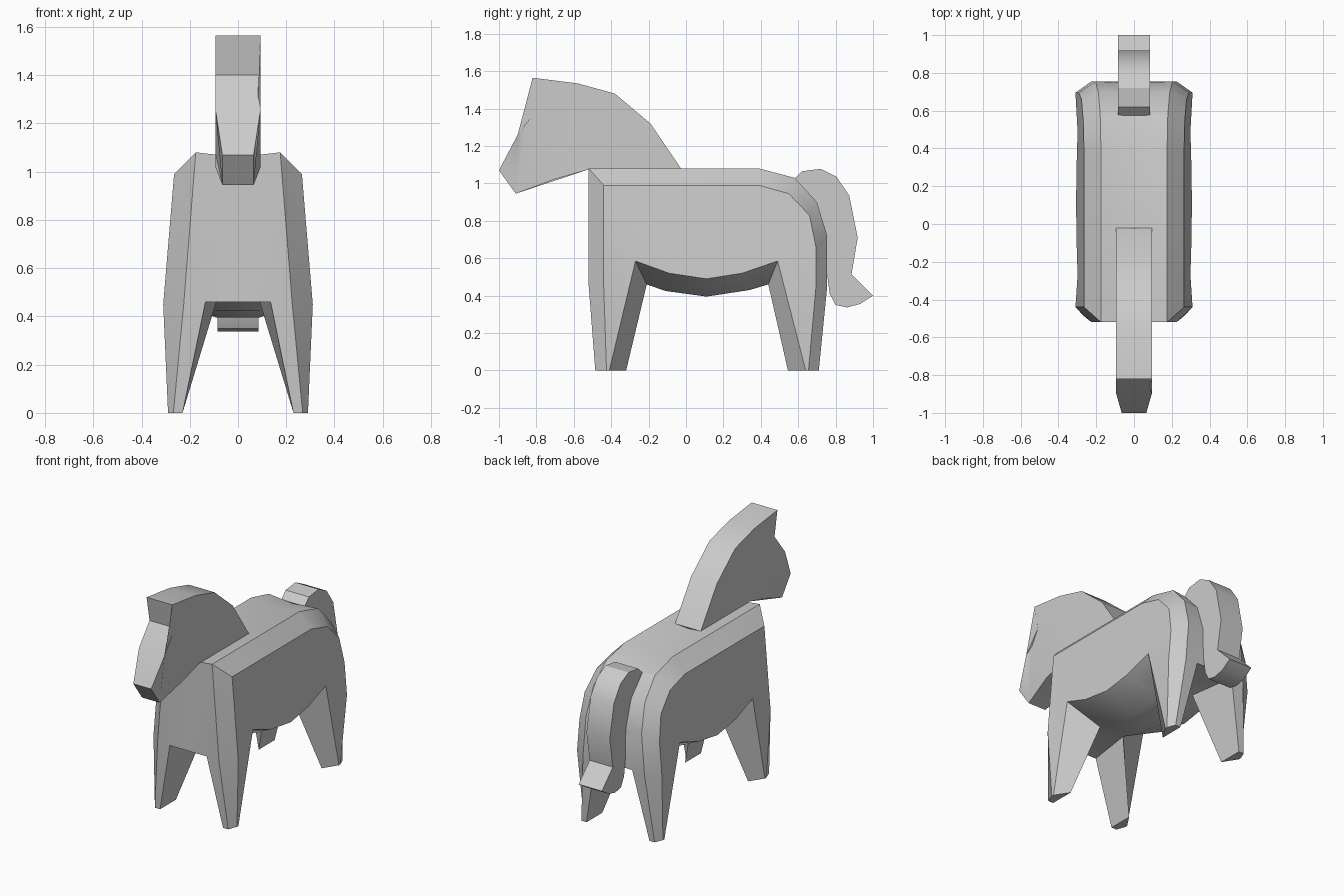
import bpy, bmesh

if "Cube" in bpy.data.objects:
    bpy.data.objects.remove(bpy.data.objects["Cube"])


def finish(name, bm):
    bmesh.ops.recalc_face_normals(bm, faces=bm.faces)
    me = bpy.data.meshes.new(name)
    bm.to_mesh(me)
    bm.free()
    ob = bpy.data.objects.new(name, me)
    bpy.context.collection.objects.link(ob)
    bpy.ops.object.select_all(action='DESELECT')
    ob.select_set(True)
    bpy.context.view_layer.objects.active = ob
    bpy.ops.object.shade_smooth_by_angle(angle=0.52)
    return ob


def slab(name, profile, half, narrow=()):
    """Flat-sided part from a (y, z) outline; narrow = {index: half width}."""
    bm = bmesh.new()
    narrow = dict(narrow)
    sides = [[bm.verts.new((s * narrow.get(i, half), y, z))
              for i, (y, z) in enumerate(profile)] for s in (-1, 1)]
    n = len(profile)
    caps = [bm.faces.new(s) for s in sides]
    for i in range(n):
        j = (i + 1) % n
        bm.faces.new((sides[0][i], sides[0][j], sides[1][j], sides[1][i]))
    bmesh.ops.triangulate(bm, faces=caps)
    return finish(name, bm)


def lerp_x(z, top_z, x_top, x_mid, x_foot):
    """Half width at a height: foot to mid leg to back."""
    if z < 0.45:
        return x_foot + (x_mid - x_foot) * z / 0.45
    return x_mid + (x_top - x_mid) * (z - 0.45) / (top_z - 0.45)


# Body with legs: right half from outline rails, then mirrored
bm = bmesh.new()


def rail(points, width):
    return [bm.verts.new((width(z), y, z)) for y, z in points]


def strip(a, b):
    for i in range(len(a) - 1):
        bm.faces.new((a[i], a[i + 1], b[i + 1], b[i]))


def edge_w(z):
    return lerp_x(z, 1.08, 0.175, 0.225, 0.268)


def side_w(z):
    return lerp_x(z, 0.99, 0.265, 0.31, 0.29)


A = rail([(-.485, 0), (-.52, .45), (-.52, 1.08), (.39, 1.08), (.58, 1.03),
          (.70, .90), (.755, .72), (.755, .45), (.71, 0)], edge_w)
B = rail([(-.425, 0), (-.44, .45), (-.44, .99), (.39, .99), (.55, .945),
          (.66, .83), (.695, .66), (.695, .45), (.655, 0)], side_w)
C = rail([(-.52, .46), (-.52, 1.06), (.39, 1.06), (.575, 1.015),
          (.69, .89), (.745, .715), (.755, .46)], lambda z: 0)
D = rail([(-.41, 0), (-.27, .585), (-.09, .52), (.11, .49), (.30, .52),
          (.49, .585), (.64, 0)], side_w)
belly = [(-.21, .46), (-.11, .425), (.11, .395), (.34, .43), (.44, .46)]
E = rail([(-.32, 0)] + belly + [(.545, 0)], lambda z: 0.09 if z else 0.23)
G = rail(belly, lambda z: 0)
F = rail([(-.485, 0), (-.52, .46), (.755, .46), (.71, 0)],
         lambda z: 0.135 if z else 0.23)

strip(A, B)                      # chamfer
strip(A[2:7], C[1:6])            # back and rump
strip(D, E)                      # belly slope and inner leg faces
strip(E[1:6], G)                 # belly bottom
for f in (
    (A[0], A[1], F[1], F[0]), (A[1], A[2], C[1], C[0], F[1]),      # chest
    (A[8], A[7], F[2], F[3]), (A[7], A[6], C[5], C[6], F[2]),      # rear
    (B[0], B[1], D[1], D[0]), (B[8], B[7], D[5], D[6]),            # leg sides
    (F[0], F[1], E[1], E[0]), (F[3], F[2], E[5], E[6]),            # leg insides
    (F[1], C[0], G[0], E[1]), (F[2], C[6], G[4], E[5]),            # underside
    (A[0], B[0], D[0], E[0], F[0]), (A[8], B[8], D[6], E[6], F[3]),  # soles
    tuple(B[1:8]) + tuple(reversed(D[1:6])),                       # flank
):
    bm.faces.new(f)
bmesh.ops.mirror(bm, geom=bm.verts[:] + bm.edges[:] + bm.faces[:],
                 axis='X', merge_dist=0.0005)
finish("body_and_legs", bm)

# Head and neck, narrowing at the muzzle
slab("head_and_neck",
     [(-1.0, 1.07), (-.91, .945), (-.71, 1.02), (-.52, 1.075), (-.48, 1.0),
      (-.06, 1.0), (-.02, 1.07), (-.19, 1.32), (-.38, 1.48), (-.58, 1.535),
      (-.82, 1.565), (-.79, 1.40), (-.90, 1.26)],
     0.094, {0: 0.065, 1: 0.065})

# Tail
slab("tail",
     [(.575, 1.02), (.62, 1.065), (.72, 1.078), (.805, 1.035), (.873, .935),
      (.918, .71), (.885, .515), (1.0, .40), (.93, .355), (.86, .337),
      (.80, .35), (.768, .41), (.75, .55), (.74, .72), (.68, .88)],
     0.085)
